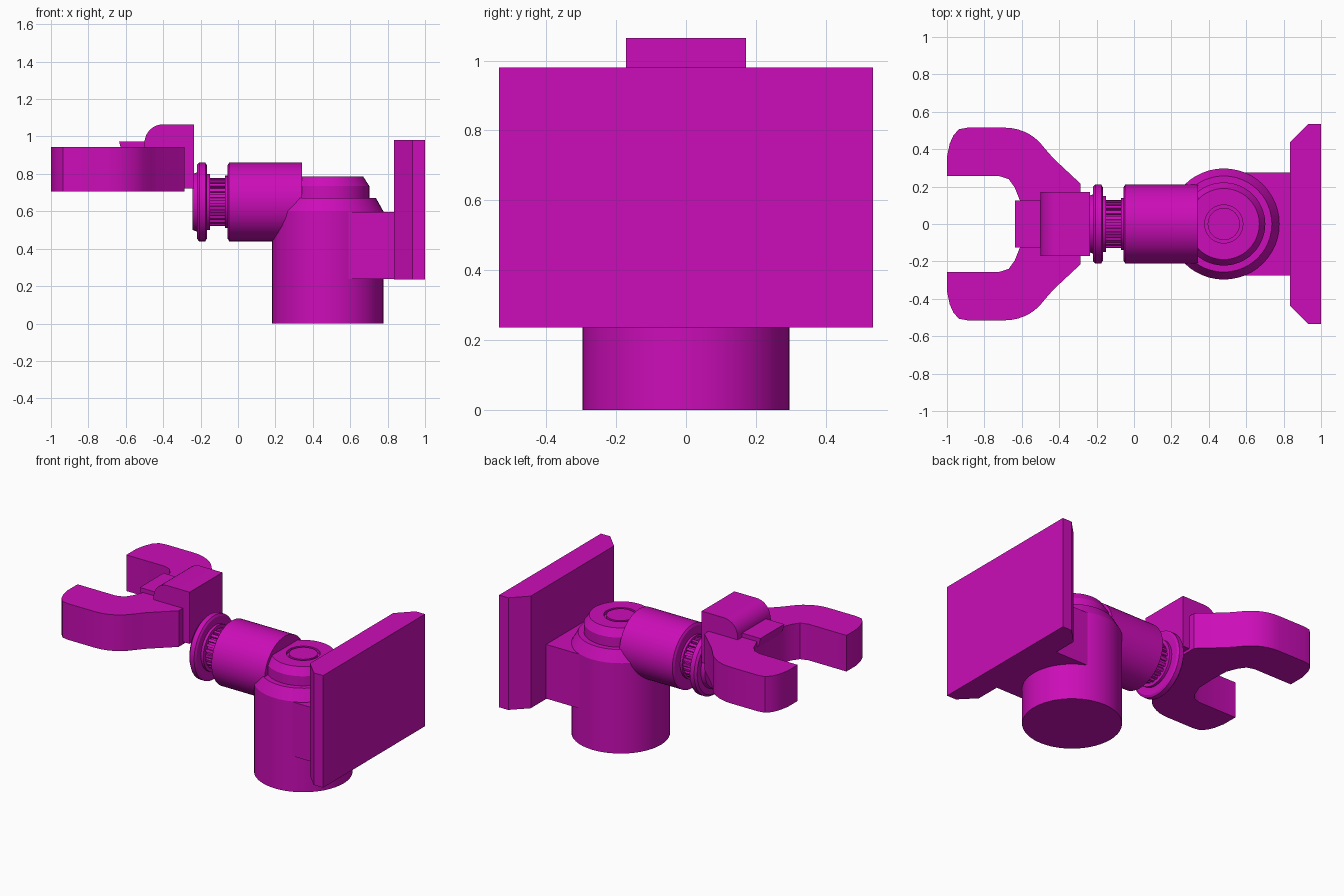
import bpy, bmesh, math
from mathutils import Matrix, Vector

if "Cube" in bpy.data.objects:
    bpy.data.objects.remove(bpy.data.objects["Cube"])

mat = bpy.data.materials.new("magenta")
mat.diffuse_color = (0.6, 0.004, 0.48, 1)
mat.use_nodes = True
mat.node_tree.nodes["Principled BSDF"].inputs["Base Color"].default_value = mat.diffuse_color


def finish(bm, name):
    bmesh.ops.remove_doubles(bm, verts=bm.verts, dist=1e-5)
    bmesh.ops.recalc_face_normals(bm, faces=bm.faces)
    me = bpy.data.meshes.new(name)
    bm.to_mesh(me)
    bm.free()
    me.materials.append(mat)
    ob = bpy.data.objects.new(name, me)
    bpy.context.collection.objects.link(ob)
    bpy.ops.object.select_all(action='DESELECT')
    ob.select_set(True)
    bpy.context.view_layer.objects.active = ob
    bpy.ops.object.shade_smooth_by_angle(angle=math.radians(28))
    return ob


def lathe(name, profile, matrix, n=48):
    """Revolve (radius, height) points about local z."""
    bm = bmesh.new()
    vs = [bm.verts.new((r, 0, h)) for r, h in profile]
    es = [bm.edges.new(p) for p in zip(vs, vs[1:])]
    bmesh.ops.spin(bm, geom=vs + es, cent=(0, 0, 0), axis=(0, 0, 1),
                   angle=2 * math.pi, steps=n, use_merge=True)
    bm.transform(matrix)
    return finish(bm, name)


def prism(name, pts, lo, hi, along='z'):
    """Extrude an xy outline along z, or an xz outline along y."""
    bm = bmesh.new()
    put = (lambda a, b: (a, b, lo)) if along == 'z' else (lambda a, b: (a, lo, b))
    f = bm.faces.new([bm.verts.new(put(a, b)) for a, b in pts])
    ext = bmesh.ops.extrude_face_region(bm, geom=[f])
    move = Vector((0, 0, hi - lo)) if along == 'z' else Vector((0, hi - lo, 0))
    bmesh.ops.translate(bm, vec=move,
                        verts=[v for v in ext['geom'] if isinstance(v, bmesh.types.BMVert)])
    return finish(bm, name)


def mirrored(half):
    return half + [(x, -y) for x, y in reversed(half) if y > 1e-6]


def arc(cx, cy, rx, ry, a0, a1, n):
    return [(cx + rx * math.cos(math.radians(a0 + (a1 - a0) * i / n)),
             cy + ry * math.sin(math.radians(a0 + (a1 - a0) * i / n))) for i in range(n + 1)]


# Upright post with stepped, chamfered top and a ring groove
lathe("upright_post",
      [(0, 0), (0.297, 0), (0.297, 0.6), (0.257, 0.672), (0.222, 0.672), (0.222, 0.735),
       (0.19, 0.785), (0.102, 0.785), (0.102, 0.765), (0.086, 0.765), (0.086, 0.785), (0, 0.785)],
      Matrix.Translation((0.48, 0, 0)))

# Horizontal arm: barrel, neck and flange
along_x = Matrix.Translation((0, 0, 0.65)) @ Matrix.Rotation(math.pi / 2, 4, 'Y')
lathe("arm_barrel",
      [(0, 0.343), (0.211, 0.343), (0.211, -0.047), (0.197, -0.055), (0.14, -0.055),
       (0.14, -0.07), (0.115, -0.07), (0.115, -0.15), (0.15, -0.15), (0.15, -0.167),
       (0.197, -0.167), (0.211, -0.175), (0.211, -0.207), (0.197, -0.22), (0.158, -0.22),
       (0.15, -0.243), (0, -0.243)], along_x)

# Ribs round the neck
bm = bmesh.new()
ribs = 24
for i in range(ribs):
    m = (Matrix.Translation((-0.11, 0, 0.65)) @ Matrix.Rotation(2 * math.pi * i / ribs, 4, 'X')
         @ Matrix.Translation((0, 0, 0.117)) @ Matrix.Diagonal((0.09, 0.018, 0.024, 1)))
    bmesh.ops.create_cube(bm, size=1, matrix=m)
finish(bm, "neck_ribs")

# Open gripping clip
inner = [(-0.605, 0), (-0.61, 0.125), (-0.638, 0.195), (-0.67, 0.24), (-0.72, 0.256)]
outer = ([(-1, 0.256), (-1, 0.36), (-0.985, 0.43), (-0.965, 0.475), (-0.935, 0.507), (-0.89, 0.515)]
         + arc(-0.69, 0.255, 0.26, 0.26, 90, 45, 6)
         + [(-0.465, 0.39), (-0.43, 0.35), (-0.285, 0.215)])
half = inner + outer
prism("clip_jaws", mirrored(half), 0.705, 0.945)

# Raised block over the clip with a rounded front corner, and its small tab
prism("clip_block",
      [(-0.235, 0.722), (-0.235, 1.065)] + arc(-0.4, 0.965, 0.1, 0.1, 90, 180, 10)
      + [(-0.5, 0.722)], -0.172, 0.172, 'y')
prism("clip_tab", [(-0.45, 0.972), (-0.635, 0.972), (-0.625, 0.93), (-0.6, 0.89), (-0.45, 0.89)],
      -0.125, 0.125, 'y')

# Bracket and chamfered end plate
prism("plate_bracket", [(0.5, -0.275), (0.85, -0.275), (0.85, 0.275), (0.5, 0.275)], 0.237, 0.597)
prism("end_plate", mirrored([(0.835, 0.437), (0.932, 0.535), (1.0, 0.535)][::-1]), 0.235, 0.98)
